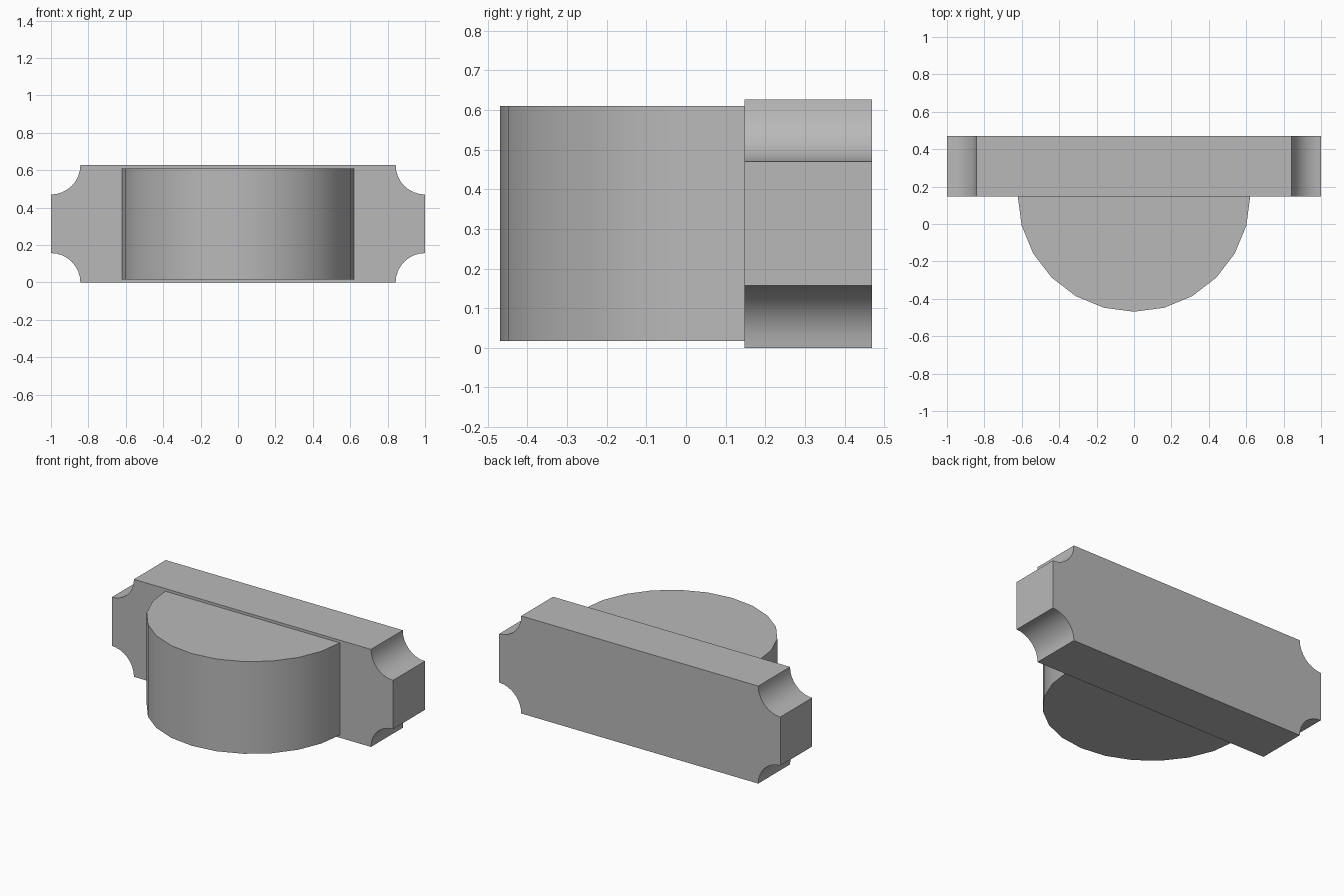
import bpy, bmesh, math

cube = bpy.data.objects.get("Cube")
if cube:
    bpy.data.objects.remove(cube, do_unlink=True)

# Single grey for the whole model
grey = bpy.data.materials.new("neutral grey")
grey.use_nodes = True
colour = (0.485, 0.485, 0.49, 1)
grey.diffuse_color = colour
grey.node_tree.nodes["Principled BSDF"].inputs["Base Color"].default_value = colour


def extrude_profile(name, points, offset):
    """Close a profile into a face and extrude it into a solid."""
    bm = bmesh.new()
    face = bm.faces.new([bm.verts.new(p) for p in points])
    # Keep the starting face as the near cap of the solid
    moved = bmesh.ops.extrude_face_region(bm, geom=[face], use_keep_orig=True)["geom"]
    verts = [v for v in moved if isinstance(v, bmesh.types.BMVert)]
    bmesh.ops.translate(bm, verts=verts, vec=offset)
    bmesh.ops.recalc_face_normals(bm, faces=bm.faces)
    mesh = bpy.data.meshes.new(name)
    bm.to_mesh(mesh)
    bm.free()
    mesh.materials.append(grey)
    obj = bpy.data.objects.new(name, mesh)
    bpy.context.collection.objects.link(obj)
    bpy.ops.object.select_all(action="DESELECT")
    obj.select_set(True)
    bpy.context.view_layer.objects.active = obj
    bpy.ops.object.shade_smooth_by_angle(angle=math.radians(30))


# Back plate: a bar with a concave quarter-round notch at each corner
FRONT, BACK, HEIGHT, NOTCH, STEPS = 0.147, 0.47, 0.627, 0.157, 8
corners = [(-1, 0, 90), (1, 0, 180), (1, HEIGHT, 270), (-1, HEIGHT, 360)]
plate = []
for cx, cz, start in corners:
    for i in range(STEPS + 1):
        a = math.radians(start - 90 * i / STEPS)
        plate.append((cx + NOTCH * math.cos(a), FRONT, cz + NOTCH * math.sin(a)))
extrude_profile("back_plate", plate, (0, BACK - FRONT, 0))

# Half-round body, slightly sunk into the plate
RADIUS, CENTRE, BOTTOM, TOP = 0.622, 0.153, 0.017, 0.61
body = [(RADIUS * math.cos(a), CENTRE + RADIUS * math.sin(a), BOTTOM)
        for a in (math.radians(180 + 15 * i) for i in range(13))]
extrude_profile("half_round_body", body, (0, 0, TOP - BOTTOM))
